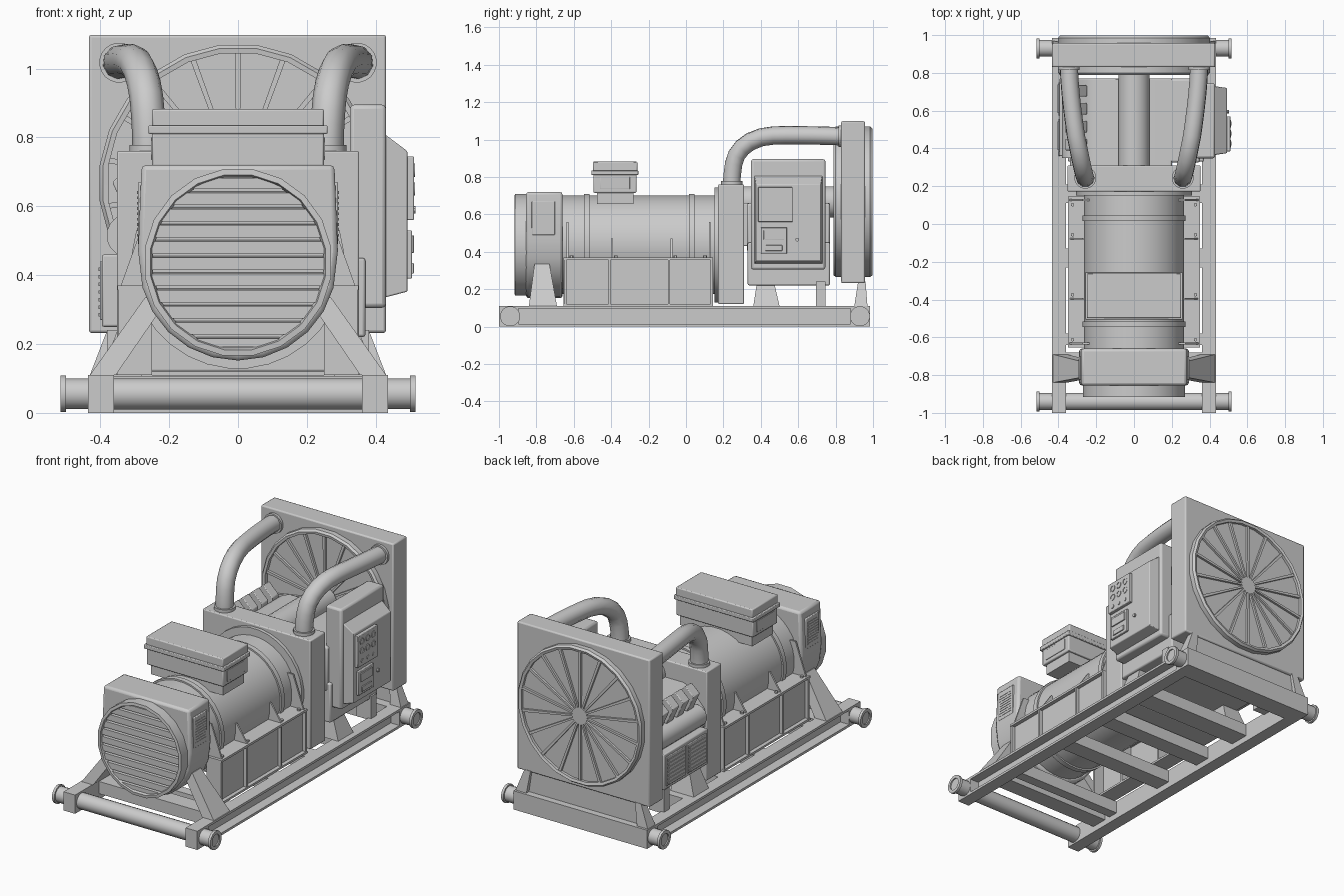
import bpy, bmesh, math
from mathutils import Vector

if "Cube" in bpy.data.objects:
    bpy.data.objects.remove(bpy.data.objects["Cube"])

def finish(name, bm, bevel=0.0, angle=35):
    bmesh.ops.remove_doubles(bm, verts=bm.verts, dist=1e-5)
    bmesh.ops.recalc_face_normals(bm, faces=bm.faces)
    me = bpy.data.meshes.new(name)
    bm.to_mesh(me)
    bm.free()
    ob = bpy.data.objects.new(name, me)
    bpy.context.collection.objects.link(ob)
    bpy.ops.object.select_all(action='DESELECT')
    ob.select_set(True)
    bpy.context.view_layer.objects.active = ob
    bpy.ops.object.shade_smooth_by_angle(angle=math.radians(angle))
    if bevel:
        m = ob.modifiers.new("bevel", 'BEVEL')
        m.width, m.segments, m.limit_method = bevel, 2, 'ANGLE'
        m.angle_limit = math.radians(40)
    return ob

def hull(name, pts, bevel=0.0):
    bm = bmesh.new()
    for p in pts:
        bm.verts.new(p)
    bmesh.ops.convex_hull(bm, input=bm.verts)
    bmesh.ops.dissolve_limit(bm, angle_limit=0.01, verts=bm.verts, edges=bm.edges)
    return finish(name, bm, bevel)

def box(name, x, y, z, bevel=0.0):
    return hull(name, [(a, b, c) for a in x for b in y for c in z], bevel)

def taper(name, x0, y0, z0, x1, y1, z1, bevel=0.0):
    return hull(name, [(a, b, z0) for a in x0 for b in y0] + [(a, b, z1) for a in x1 for b in y1], bevel)

def prism(name, prof, y0, y1, bevel=0.0):
    # extrudes an x/z outline along y
    bm = bmesh.new()
    A, B = [[bm.verts.new((x, y, z)) for x, z in prof] for y in (y0, y1)]
    bm.faces.new(A)
    bm.faces.new(B)
    for i in range(len(A)):
        bm.faces.new((A[i - 1], A[i], B[i], B[i - 1]))
    return finish(name, bm, bevel)

def lathe(name, c, axis, prof, n=20):
    # revolves a closed (radius, offset) outline round an axis
    bm = bmesh.new()
    rings = []
    for r, h in prof:
        ring = []
        for i in range(n):
            a = 2 * math.pi * (i + 0.5) / n
            u, v = r * math.cos(a), r * math.sin(a)
            p = {'x': (h, u, v), 'y': (u, h, v), 'z': (u, v, h)}[axis]
            ring.append(bm.verts.new(Vector(c) + Vector(p)))
        rings.append(ring)
    for k in range(len(rings)):
        A, B = rings[k], rings[(k + 1) % len(rings)]
        if prof[k][0] == 0 and prof[(k + 1) % len(prof)][0] == 0:
            continue
        for i in range(n):
            bm.faces.new((A[i], A[(i + 1) % n], B[(i + 1) % n], B[i]))
    return finish(name, bm)

def cyl(name, c, axis, r, h0, h1, n=20):
    return lathe(name, c, axis, [(0, h0), (r, h0), (r, h1), (0, h1)], n)

def ring(name, c, axis, ro, ri, h0, h1, n=20):
    return lathe(name, c, axis, [(ri, h0), (ro, h0), (ro, h1), (ri, h1)], n)

CZ = 0.437   # alternator axis height
FZ = 0.667   # fan axis height

# skid: channel rails with solid ends, lifting tubes and cross members
for s in (-1, 1):
    prof = [(.36, 0), (.435, 0), (.435, .014), (.378, .014), (.378, .096), (.435, .096), (.435, .11), (.36, .11)]
    prism("skid_rail", [(s * x, z) for x, z in prof], -.9, .88)
    for y in ((-1, -.895), (.88, .984)):
        box("rail_end", (s * .36, s * .435), y, (0, .11))
    for y in (-.94, .93):
        lathe("lifting_tube_end", (0, y, .055), 'x',
              [(.035, s * .42), (.045, s * .42), (.045, s * .5), (.054, s * .5), (.054, s * .515), (.035, s * .515)], 16)
        cyl("tube_end_plug", (0, y, .055), 'x', .036, s * .42, s * .508, 16)
cyl("front_cross_tube", (0, -.94, .055), 'x', .046, -.37, .37, 16)
box("rear_beam", (-.37, .37), (.87, .984), (0, .11))
for y, w in ((-.78, .1), (-.64, .06), (-.23, .1), (.11, .1), (.42, .12)):
    box("cross_member", (-.365, .365), (y, y + w), (.035, .107))

# alternator barrel, bands and rear flange
cyl("alternator_barrel", (0, 0, CZ), 'y', .265, -.67, .17, 32)
for y in (-.53, .03):
    ring("barrel_band", (0, y, CZ), 'y', .274, .25, -.015, .015, 32)
cyl("barrel_flange", (0, 0, CZ), 'y', .309, .152, .175, 32)

# air intake housing: square top, round bottom
arc = [(.287 * math.cos(a), CZ + .285 * math.sin(a)) for a in [-math.pi * k / 12 for k in range(1, 12)]]
prism("intake_housing", [(-.28, .72), (.28, .72), (.29, .47)] + arc + [(-.29, .47)], -.855, -.66, .014)
lathe("intake_cowl", (0, 0, CZ), 'y', [(.25, -.86), (.274, -.84), (.274, -.915), (.257, -.917), (.25, -.9)], 20)
cyl("intake_back", (0, 0, CZ), 'y', .26, -.87, -.85, 20)
for i in range(11):
    z = CZ - .235 + i * .047
    # each louver's ends follow the round opening
    pts = []
    for y, d in ((-.908, -.022), (-.908, .014), (-.87, .018), (-.87, -.01)):
        zz = min(max(z + d, CZ - .245), CZ + .245)
        w = math.sqrt(.254 ** 2 - (zz - CZ) ** 2)
        pts += [(-w, y, zz), (w, y, zz)]
    hull("intake_louver", pts)
for s in (-1, 1):
    box("vent_panel", (s * .27, s * .291), (-.825, -.7), (.49, .67), .004)
    for i in range(9):
        z = .512 + i * .0155
        box("vent_slat", (s * .285, s * .293), (-.812, -.714), (z, z + .008))
    # alternator front legs
    taper("front_leg", (s * .355, s * .43), (-.84, -.69), .11, (s * .2, s * .27), (-.81, -.73), .335)

# alternator mounting boxes with posts and gussets
for s in (-1, 1):
    box("mount_shelf", (s * .2, s * .35), (-.655, .145), (.357, .37))
    box("mount_wall", (s * .315, s * .327), (-.655, .145), (.11, .36))
    box("mount_foot", (s * .25, s * .35), (-.655, .145), (.11, .122))
    for y, top in ((-.652, .56), (-.415, .47), (-.097, .47), (.132, .56)):
        box("mount_post", (s * .25, s * .347), (y, y + .012), (.11, .365))
        yg = y + (.014 if y < .1 else -.01)
        hull("mount_gusset", [(s * x, yy, z) for yy in (yg, yg + .01)
                              for x, z in ((.2, .365), (.342, .365), (.272, top), (.2, top))])
        cyl("mount_bolt", (s * .325, y + (.04 if y < 0 else -.03), .37), 'z', .01, 0, .01, 6)

# terminal box on the barrel
box("terminal_neck", (-.235, .235), (-.475, -.28), (.655, .73))
box("terminal_body", (-.25, .25), (-.495, -.265), (.715, .815), .006)
box("terminal_seam", (-.26, .26), (-.505, -.255), (.81, .835), .004)
box("terminal_lid", (-.25, .25), (-.498, -.26), (.83, .882), .006)
for s in (-1, 1):
    box("terminal_side_plate", (s * .245, s * .253), (-.46, -.3), (.735, .8), .002)

# flywheel housing and engine block
box("flywheel_housing", (-.352, .352), (.172, .31), (.12, .76), .006)
box("engine_lower", (-.35, .37), (.33, .77), (.22, .45), .008)
box("engine_right_side", (.1, .35), (.325, .77), (.4, .66), .012)
prism("engine_upper", [(-.34, .43), (-.34, .54), (-.25, .64), (-.2, .66), (.2, .66), (.2, .43)], .305, .77, .006)
cyl("engine_shaft_cover", (0, 0, FZ), 'y', .084, .305, .8, 24)
for s in (-1, 1):
    taper("engine_foot_front", (s * .25, s * .4), (.36, .5), .11, (s * .25, s * .35), (.38, .47), .24)
    box("engine_foot_rear", (s * .28, s * .38), (.695, .745), (.1, .24))

# left engine side: manifold stubs, round tank and grille box
for i in range(4):
    y = .39 + i * .095
    hull("manifold_stub", [(x, yy, z) for yy in (y, y + .06)
                           for x, z in ((-.25, .6), (-.25, .66), (-.31, .72), (-.365, .67), (-.32, .57))], .004)
cyl("side_tank", (-.32, 0, .515), 'y', .062, .35, .77, 16)
box("side_grille_box", (-.395, -.33), (.36, .77), (.25, .46), .006)
for y0 in (.38, .575):
    box("side_grille_panel", (-.401, -.39), (y0, y0 + .175), (.27, .44), .003)
    for i in range(7):
        box("side_grille_bar", (-.405, -.398), (y0 + .012, y0 + .163), (.28 + i * .022, .29 + i * .022))

# control cabinet on the right side
box("cabinet", (.325, .43), (.348, .745), (.305, .895), .012)
hull("cabinet_cover", [(.425, y, z) for y in (.365, .73) for z in (.335, .81)] +
     [(.492, y, z) for y in (.375, .72) for z in (.352, .76)], .004)
box("gauge_panel", (.485, .511), (.385, .57), (.56, .745), .003)
box("breaker_panel", (.485, .505), (.4, .54), (.39, .53), .003)
box("breaker_window", (.5, .511), (.415, .525), (.465, .515), .002)
box("breaker_handle", (.5, .511), (.425, .515), (.405, .435), .002)
cyl("door_lock", (.49, .595, .465), 'x', .01, 0, .012, 10)
for i in range(3):
    y = .425 + i * .053
    for z in (.705, .65):
        ring("gauge", (.51, y, z), 'x', .02, .015, -.002, .004, 12)
    cyl("button", (.51, y, .59), 'x', .011, 0, .005, 10)

# radiator with a ring, spokes, hub and backing disc on both faces
box("radiator", (-.433, .43), (.83, .957), (.232, 1.098), .008)
for prof, sp, disc in (([(.38, .835), (.38, .79), (.395, .788), (.405, .8), (.405, .835)], (.798, .832), (.812, .835)),
                       ([(.38, .95), (.38, .993), (.395, .998), (.405, .985), (.405, .95)], (.955, .99), (.95, .977))):
    lathe("fan_ring", (0, 0, FZ), 'y', prof, 24)
    cyl("fan_disc", (0, 0, FZ), 'y', .39, disc[0], disc[1], 24)
    cyl("fan_hub", (0, 0, FZ), 'y', .05, sp[0], sp[1], 20)
    for i in range(18):
        a = 2 * math.pi * (i + .5) / 18
        d, t = Vector((math.cos(a), 0, math.sin(a))), Vector((-math.sin(a), 0, math.cos(a)))
        hull("fan_spoke", [Vector((0, y, FZ)) + d * r + t * w * k for y in sp
                           for r, w in ((.04, .005), (.385, .008)) for k in (-1, 1)])
prism("radiator_stand", [(-.41, .1), (.41, .1), (.37, .24), (-.37, .24)], .925, .945)
for s in (-1, 1):
    taper("radiator_foot", (s * .36, s * .43), (.9, .97), .11, (s * .34, s * .38), (.92, .96), .24)

# coolant pipes
for s in (-1, 1):
    cu = bpy.data.curves.new("coolant_pipe", 'CURVE')
    cu.dimensions, cu.bevel_depth, cu.bevel_resolution, cu.resolution_u = '3D', .049, 3, 5
    path = [((.258, .245, .74), (.258, .245, .70), (.258, .245, .80)),
            ((.262, .255, .87), (.258, .245, .80), (.266, .265, .95)),
            ((.308, .47, 1.022), (.285, .35, 1.018), (.322, .57, 1.025)),
            ((.345, .84, 1.017), (.343, .72, 1.022), (.346, .86, 1.017))]
    sp = cu.splines.new('BEZIER')
    sp.bezier_points.add(len(path) - 1)
    for b, (co, l, r) in zip(sp.bezier_points, path):
        b.co, b.handle_left, b.handle_right = [(s * p[0], p[1], p[2]) for p in (co, l, r)]
    ob = bpy.data.objects.new("coolant_pipe", cu)
    bpy.context.collection.objects.link(ob)
    bpy.ops.object.select_all(action='DESELECT')
    ob.select_set(True)
    bpy.context.view_layer.objects.active = ob
    bpy.ops.object.convert(target='MESH')
    bpy.ops.object.shade_smooth_by_angle(angle=math.radians(40))
    cyl("pipe_base_flange", (s * .258, .245, .76), 'z', .058, 0, .018, 20)
    ring("pipe_end_collar", (s * .345, 0, 1.017), 'y', .058, .04, .815, .832, 20)
